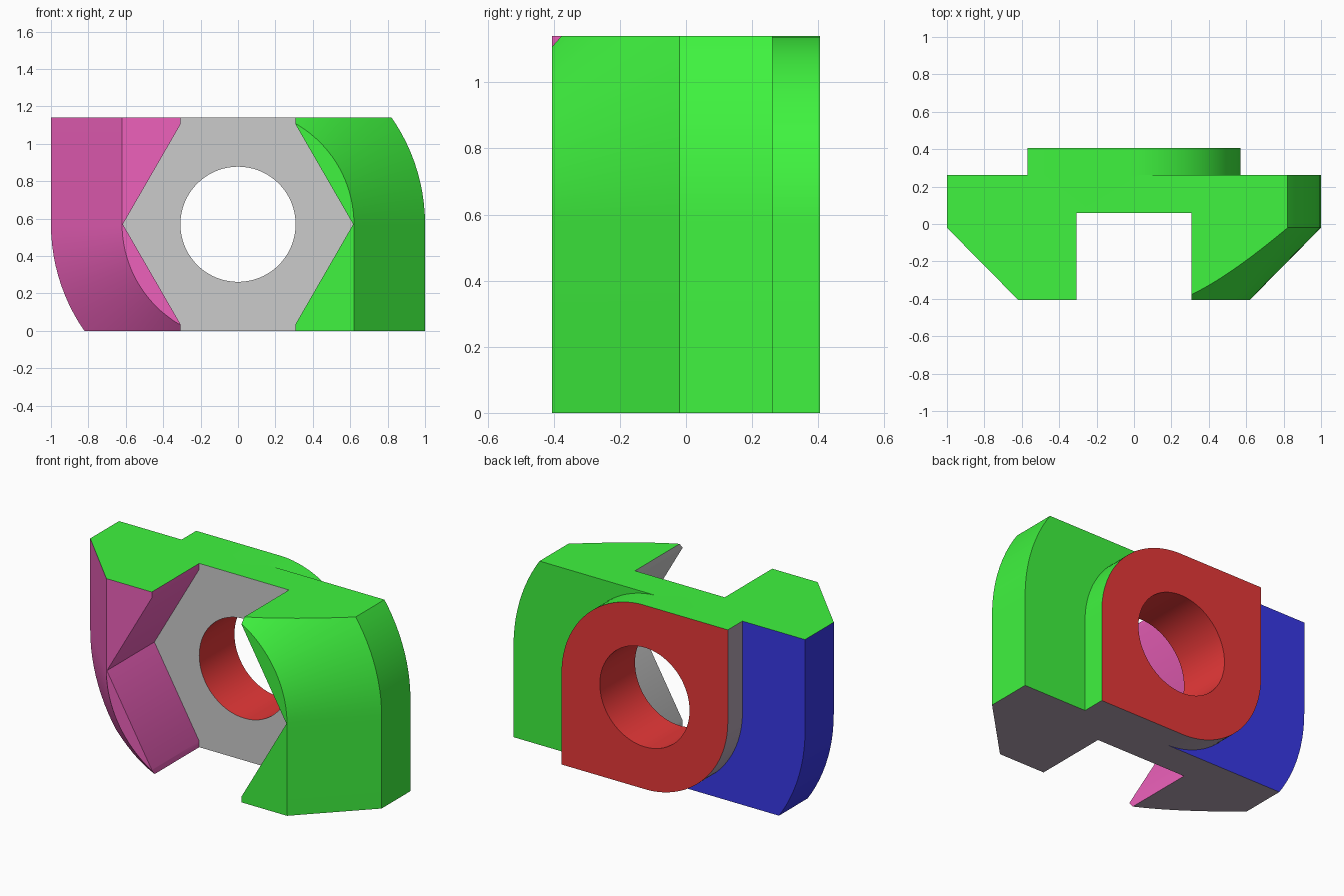
import bpy, bmesh
from math import sin, cos, pi, radians, hypot

if "Cube" in bpy.data.objects:
    bpy.data.objects.remove(bpy.data.objects["Cube"])

H = 0.57            # half height of the nut (bore axis lies at z = H)
HOLE = 0.308        # bore radius, also half width of the slot
FLOOR = 0.06        # y of the pocket floor


def loft(name, rings):
    """Closed solid through rings of (xz points, y)."""
    bm = bmesh.new()
    loops = [[bm.verts.new((x, y, z)) for x, z in pts] for pts, y in rings]
    for a, b in zip(loops, loops[1:]):
        n = len(a)
        for i in range(n):
            bm.faces.new((a[i], a[(i + 1) % n], b[(i + 1) % n], b[i]))
    bm.faces.new(loops[0])
    bm.faces.new(loops[-1][::-1])
    bmesh.ops.recalc_face_normals(bm, faces=bm.faces)
    me = bpy.data.meshes.new(name)
    bm.to_mesh(me)
    bm.free()
    ob = bpy.data.objects.new(name, me)
    bpy.context.collection.objects.link(ob)
    return ob


def arc(r, start, end, n):
    return [(r * cos(start + (end - start) * i / n),
             r * sin(start + (end - start) * i / n)) for i in range(n + 1)]


def quarter_turn(r):
    """Square with two opposite corners fully rounded."""
    return (arc(r, 0, pi / 2, 28) + [(-r, r)]
            + arc(r, pi, 1.5 * pi, 28) + [(r, -r)])


def boolean(ob, cutter, operation):
    mod = ob.modifiers.new("cut", 'BOOLEAN')
    mod.object, mod.operation, mod.solver = cutter, operation, 'EXACT'
    bpy.context.view_layer.objects.active = ob
    bpy.ops.object.modifier_apply(modifier=mod.name)
    bpy.data.objects.remove(cutter)


# Chamfered flange and neck
nut = loft("slot_nut", [(quarter_turn(r), y) for r, y in
                        [(0.62, -0.405), (1, -0.02), (1, 0.262),
                         (0.5705, 0.262), (0.5705, 0.405)]])

# Flat top and bottom
boolean(nut, loft("slab", [([(-2, -H), (2, -H), (2, H), (-2, H)], y)
                           for y in (-1, 1)]), 'INTERSECT')

# Hexagonal pocket with a vertical slot, open at the front
R = 2 * HOLE
hz = R * sin(pi / 3)
side = [(HOLE, -1), (HOLE, -hz), (R, 0), (HOLE, hz), (HOLE, 1)]
pocket = side + [(-x, z) for x, z in reversed(side)]
boolean(nut, loft("pocket", [(pocket, -1), (pocket, FLOOR)]), 'DIFFERENCE')

# Round bore
circle = arc(HOLE, 0, 2 * pi, 72)[:-1]
boolean(nut, loft("bore", [(circle, -0.2), (circle, 1)]), 'DIFFERENCE')

# Colours
colours = {"green": (0.05, 0.9, 0.05), "red": (0.8, 0.04, 0.04),
           "blue": (0.04, 0.04, 0.8), "pink": (0.85, 0.12, 0.5),
           "mauve": (0.45, 0.37, 0.45), "grey": (0.7, 0.7, 0.7)}
names = list(colours)
nut.data.materials.clear()
for name, rgb in colours.items():
    mat = bpy.data.materials.new(name)
    mat.diffuse_color = (*rgb, 1)
    mat.use_nodes = True
    mat.node_tree.nodes["Principled BSDF"].inputs["Base Color"].default_value = mat.diffuse_color
    nut.data.materials.append(mat)


def colour_of(c, n):
    right = c.x > 0
    if n.y > 0.9:                                   # back faces
        return "red" if c.y > 0.35 else "green" if right else "blue"
    if n.y < -0.9 and c.y > 0:                      # pocket floor
        return "grey"
    if abs(n.y) < 0.5 and hypot(c.x, c.z) < 0.33 and c.y > FLOOR:
        return "red"                                # bore
    if abs(n.z) > 0.99 and abs(c.z) > H - 0.002:    # top and bottom
        return "green" if n.z > 0 else "mauve"
    if abs(n.y) < 0.2 and n.x * c.x + n.z * c.z < 0:
        return "grey" if right else "pink"          # pocket walls
    if right:
        return "green"
    if c.y > 0.27:                                  # neck side
        return "green" if n.z > 0.5 else "mauve"
    return "blue" if abs(n.y) < 0.2 else "pink"     # rim, chamfer


for p in nut.data.polygons:
    p.material_index = names.index(colour_of(p.center, p.normal))

nut.location.z = H
bpy.ops.object.select_all(action='DESELECT')
nut.select_set(True)
bpy.context.view_layer.objects.active = nut
bpy.ops.object.shade_smooth_by_angle(angle=radians(30))
